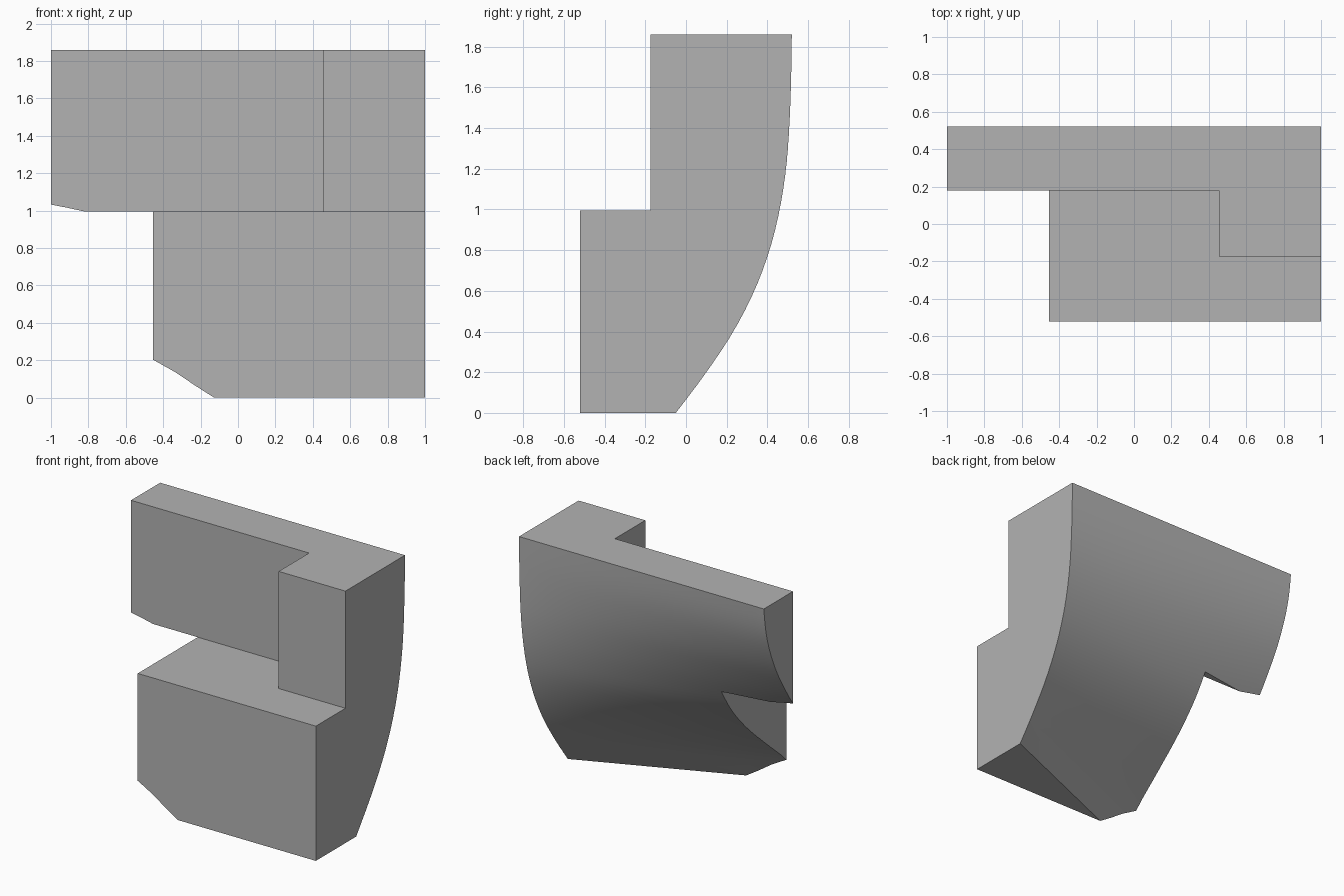
import bpy
import bmesh

cube = bpy.data.objects.get("Cube")
if cube:
    bpy.data.objects.remove(cube, do_unlink=True)

# Hull sections: height, y at the left end, inward slope along x
SECTIONS = [(-0.2, -0.21, 0.41), (0, -0.05, 0.417), (0.2, 0.1, 0.428),
            (0.4, 0.232, 0.365), (0.6, 0.335, 0.282), (0.8, 0.41, 0.208),
            (1.0, 0.46, 0.152), (1.2, 0.491, 0.1), (1.4, 0.507, 0.053),
            (1.63, 0.516, 0.016), (1.86, 0.52, 0), (2.06, 0.522, 0)]


def spline(a, b, c, d, t):
    """Catmull-Rom interpolation between b and c."""
    return tuple(q + 0.5 * t * (r - p + t * (2*p - 5*q + 4*r - s + t * (3*(q - r) + s - p)))
                 for p, q, r, s in zip(a, b, c, d))


def make_object(name, bm):
    bmesh.ops.recalc_face_normals(bm, faces=bm.faces)
    mesh = bpy.data.meshes.new(name)
    bm.to_mesh(mesh)
    bm.free()
    obj = bpy.data.objects.new(name, mesh)
    bpy.context.collection.objects.link(obj)
    return obj


def prism(name, outline, low, high):
    """Extrude a plan outline between two heights."""
    bm = bmesh.new()
    face = bm.faces.new([bm.verts.new((x, y, low)) for x, y in outline])
    top = bmesh.ops.extrude_face_region(bm, geom=[face])["geom"]
    for v in top:
        if isinstance(v, bmesh.types.BMVert):
            v.co.z = high
    return make_object(name, bm)


def hull_volume():
    """Solid in front of the curved, twisted back surface."""
    n = len(SECTIONS)
    rows = []
    for i in range(n - 1):
        quad = [SECTIONS[min(max(i + k, 0), n - 1)] for k in (-1, 0, 1, 2)]
        rows += [spline(*quad, t / 3) for t in range(3)]
    rows.append(SECTIONS[-1])
    columns = [1.1 - 2.2 * i / 12 for i in range(13)]
    bm = bmesh.new()
    grid = [[bm.verts.new((x, y - s * (1 - x), z)) for x in columns] for z, y, s in rows]
    for a, b in zip(grid, grid[1:]):
        for j in range(len(columns) - 1):
            bm.faces.new((a[j], a[j + 1], b[j + 1], b[j]))
    # Close the volume with a flat front far outside the blocks
    edges = [e for e in bm.edges if e.is_boundary]
    new = bmesh.ops.extrude_edge_only(bm, edges=edges)["geom"]
    for v in new:
        if isinstance(v, bmesh.types.BMVert):
            v.co.y = -2
    bm.faces.ensure_lookup_table()
    bmesh.ops.holes_fill(bm, edges=[e for e in bm.edges if e.is_boundary], sides=0)
    bmesh.ops.triangulate(bm, faces=bm.faces[:])
    return make_object("hull_cutter", bm)


def combine(obj, other, operation):
    other.hide_render = True
    mod = obj.modifiers.new(operation.lower(), 'BOOLEAN')
    mod.operation = operation
    mod.solver = 'EXACT'
    mod.object = other
    bpy.context.view_layer.objects.active = obj
    bpy.ops.object.modifier_apply(modifier=mod.name)
    bpy.data.objects.remove(other, do_unlink=True)


# Lower block, and upper arm with its thick corner
block = prism("stepped_hull_block", [(-0.455, -0.52), (1, -0.52), (1, 1), (-0.455, 1)], 0, 0.995)
arm = prism("upper_arm", [(-1, 0.18), (0.455, 0.18), (0.455, -0.175), (1, -0.175),
                          (1, 1), (-1, 1)], 0.995, 1.86)
combine(block, arm, 'UNION')
combine(block, hull_volume(), 'INTERSECT')

# Clean up flat areas, then shade the curved back smoothly
bm = bmesh.new()
bm.from_mesh(block.data)
bmesh.ops.remove_doubles(bm, verts=bm.verts, dist=0.0005)
bmesh.ops.dissolve_limit(bm, angle_limit=0.002, verts=bm.verts, edges=bm.edges)
bm.to_mesh(block.data)
bm.free()
bpy.ops.object.select_all(action='DESELECT')
block.select_set(True)
bpy.context.view_layer.objects.active = block
bpy.ops.object.shade_smooth_by_angle()

# Plain grey
grey = bpy.data.materials.new("plain_grey")
grey.use_nodes = True
color = (0.45, 0.45, 0.45, 1)
grey.diffuse_color = color
grey.node_tree.nodes["Principled BSDF"].inputs["Base Color"].default_value = color
block.data.materials.clear()
block.data.materials.append(grey)
